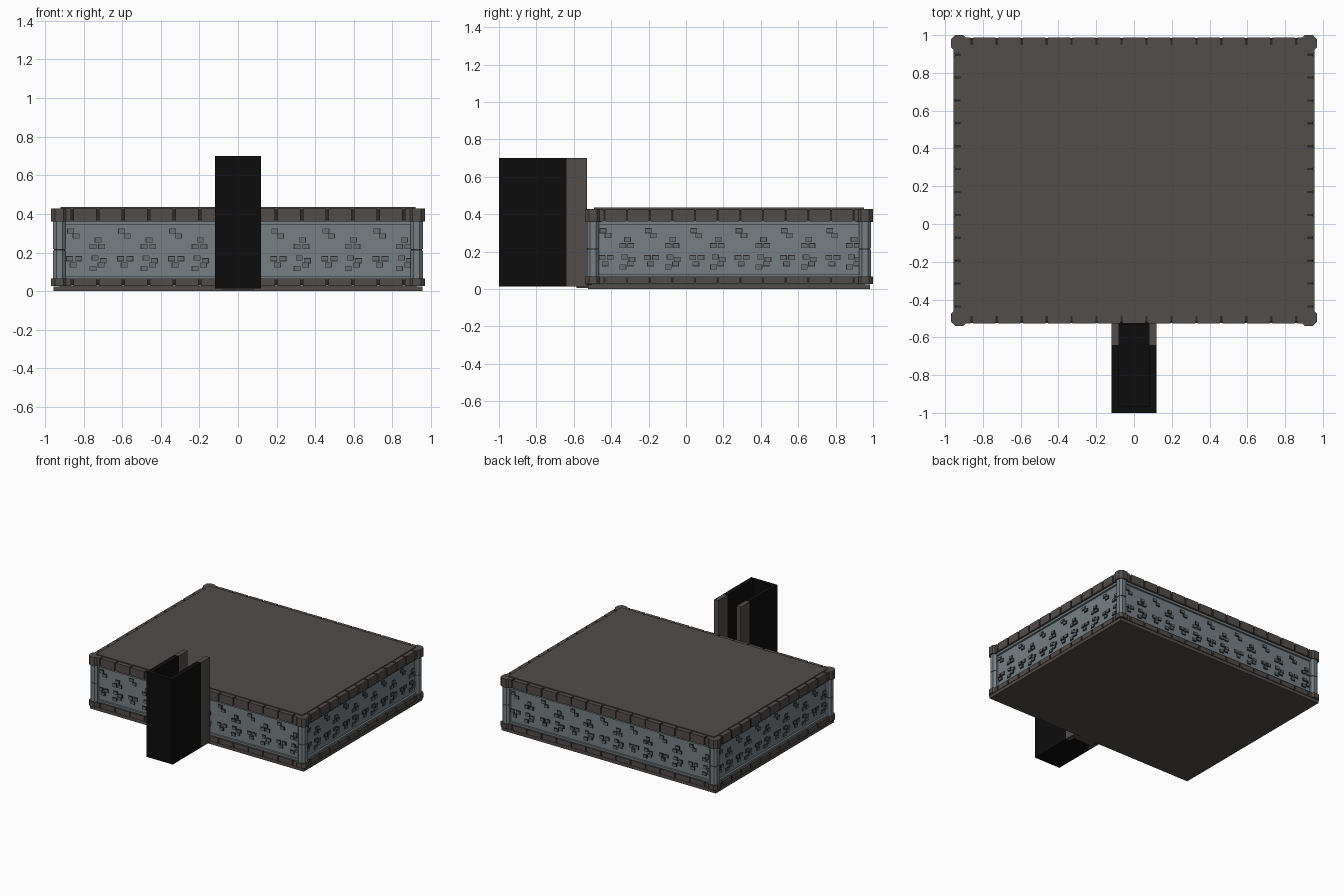
import bpy, bmesh
from mathutils import Matrix, Vector
from math import pi

if "Cube" in bpy.data.objects:
    bpy.data.objects.remove(bpy.data.objects["Cube"])

def mat(name, r, g, b):
    m = bpy.data.materials.new(name)
    m.diffuse_color = (r, g, b, 1)
    m.use_nodes = True
    m.node_tree.nodes["Principled BSDF"].inputs["Base Color"].default_value = m.diffuse_color
    return m

WALL = mat("blue grey stone", 0.185, 0.215, 0.23)
BRICK = mat("raised brick grey", 0.14, 0.16, 0.17)
TRIM = mat("brown grey trim", 0.083, 0.075, 0.071)
GAP = mat("dark joint", 0.025, 0.023, 0.022)
BLACK = mat("black passage", 0.004, 0.004, 0.004)

CX, CY = 0.0, 0.23          # room centre
HX, HY = 0.925, 0.727       # wall half sizes

def finish(name, bm, material):
    bmesh.ops.recalc_face_normals(bm, faces=bm.faces)
    me = bpy.data.meshes.new(name)
    bm.to_mesh(me)
    bm.free()
    me.materials.append(material)
    ob = bpy.data.objects.new(name, me)
    bpy.context.collection.objects.link(ob)
    return ob

def add_box(bm, x0, x1, y0, y1, z0, z1, xf=Matrix()):
    c = Vector(((x0 + x1) / 2, (y0 + y1) / 2, (z0 + z1) / 2))
    s = Matrix.Diagonal((x1 - x0, y1 - y0, z1 - z0, 1))
    bmesh.ops.create_cube(bm, size=1, matrix=xf @ Matrix.Translation(c) @ s)

def boxes(name, material, *dims):
    bm = bmesh.new()
    for d in dims:
        add_box(bm, *d)
    return finish(name, bm, material)

# Room body, floor slab and roof slab
boxes("room_wall", WALL, (-HX, HX, CY - HY, CY + HY, 0.02, 0.42))
boxes("floor_slab", TRIM, (-0.955, 0.955, CY - 0.755, CY + 0.755, 0.0, 0.025),
      (-0.08, 0.08, -0.585, -0.5, 0.005, 0.019))
boxes("roof_slab", TRIM, (-0.92, 0.92, CY - 0.722, CY + 0.722, 0.41, 0.435))

# Each side in local coordinates: x along wall, -y outwards, z up
sides = []
for i in range(4):
    along, out = (HX, HY) if i % 2 == 0 else (HY, HX)
    xf = (Matrix.Translation((CX, CY, 0)) @ Matrix.Rotation(i * pi / 2, 4, 'Z')
          @ Matrix.Translation((0, -out, 0)))
    sides.append((xf, along, 7 if i % 2 == 0 else 6))

# Trim bands made of blocks over a dark recessed core
def trim(name, z0, z1, depth):
    blocks, core = bmesh.new(), bmesh.new()
    for xf, half, n in sides:
        p = half / n
        add_box(core, -half, half, -depth + 0.008, 0.02, z0 + 0.003, z1 - 0.005, xf)
        for k in range(-n, n + 1):
            a = max(k * p - p / 2 + 0.006, -half)
            b = min(k * p + p / 2 - 0.006, half)
            add_box(blocks, a, b, -depth, 0.015, z0, z1, xf)
    finish(name + "_joints", core, GAP)
    finish(name + "_blocks", blocks, TRIM)

trim("upper_trim", 0.362, 0.428, 0.03)
trim("lower_trim", 0.028, 0.066, 0.03)

# Thin stone ledges beside the trim bands
bm = bmesh.new()
for xf, half, n in sides:
    add_box(bm, -half, half, -0.015, 0.01, 0.345, 0.364, xf)
    add_box(bm, -half, half, -0.015, 0.01, 0.064, 0.08, xf)
finish("wall_ledges", bm, WALL)

# Repeating clusters of raised bricks: position as fraction of panel, height
pattern = [(0.22, 0.312), (0.33, 0.286), (0.76, 0.265), (0.66, 0.232), (0.83, 0.232),
           (0.20, 0.168), (0.38, 0.168), (0.27, 0.135),
           (0.70, 0.172), (0.86, 0.158), (0.66, 0.118), (0.82, 0.135)]
bm, rim = bmesh.new(), bmesh.new()
for xf, half, n in sides:
    p = 2 * half / n
    for k in range(n):
        for u, z in pattern:
            x = -half + (k + u) * p
            w, h = 0.018, 0.0135
            add_box(rim, x - w, x + w, -0.005, 0.004, z - h, z + h, xf)
            w, h = 0.0145, 0.010
            add_box(bm, x - w, x + w, -0.009, 0.004, z - h, z + h, xf)
finish("brick_edges", rim, GAP)
finish("raised_bricks", bm, BRICK)

# Corner posts: chamfered square prisms
def post(bm, cx, cy, r, z0, z1):
    c = r * 0.5
    ring = [(-r, -c), (-c, -r), (c, -r), (r, -c), (r, c), (c, r), (-c, r), (-r, c)]
    f = bm.faces.new([bm.verts.new((cx + x, cy + y, z0)) for x, y in ring])
    top = bmesh.ops.extrude_face_region(bm, geom=[f])["geom"]
    bmesh.ops.translate(bm, vec=(0, 0, z1 - z0),
                        verts=[v for v in top if isinstance(v, bmesh.types.BMVert)])

shaft, cap, joint = bmesh.new(), bmesh.new(), bmesh.new()
for sx in (-1, 1):
    for sy in (-1, 1):
        x, y = CX + sx * HX, CY + sy * HY
        for z0, z1 in ((0.06, 0.212), (0.218, 0.37)):
            post(shaft, x, y, 0.032, z0, z1)
        post(joint, x, y, 0.028, 0.2, 0.23)
        post(cap, x, y, 0.043, 0.36, 0.428)
        post(cap, x, y, 0.043, 0.028, 0.066)
finish("corner_posts", shaft, WALL)
finish("corner_post_joints", joint, GAP)
finish("corner_caps", cap, TRIM)

# Entrance passage: black walls and floor, grey jambs, dark doorway
boxes("passage_walls", BLACK,
      (-0.118, -0.08, -1.0, -0.64, 0.015, 0.70),
      (0.08, 0.118, -1.0, -0.64, 0.015, 0.70),
      (-0.08, 0.08, -1.0, -0.965, 0.015, 0.70))
boxes("passage_floor", BLACK, (-0.08, 0.08, -0.965, -0.53, 0.015, 0.022))
boxes("door_jambs", TRIM,
      (-0.118, -0.08, -0.64, -0.528, 0.015, 0.70),
      (0.08, 0.118, -0.64, -0.528, 0.015, 0.70))
boxes("doorway", BLACK, (-0.08, 0.08, -0.532, -0.5, 0.02, 0.36))
